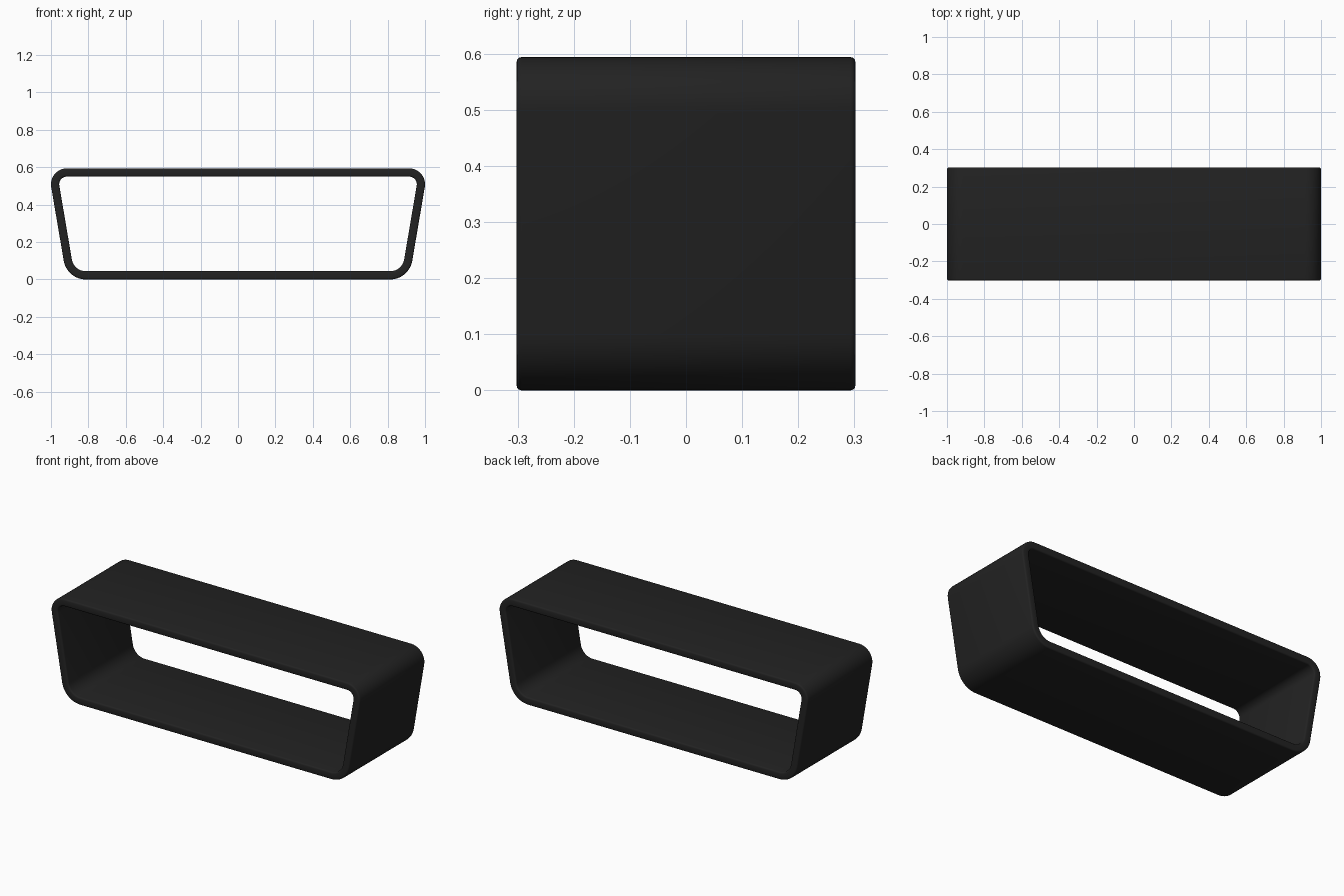
import bpy
import bmesh
from math import atan, cos, sin, pi, radians, hypot

HEIGHT, HALF_DEPTH, WALL = 0.594, 0.302, 0.044
BASE_HALF, SLOPE = 0.9147, 0.17          # sloping side: x = BASE_HALF + SLOPE * z
LOW_RADIUS, TOP_RADIUS = 0.12, 0.085
STEPS = 12

cube = bpy.data.objects.get("Cube")
if cube:
    bpy.data.objects.remove(cube, do_unlink=True)


def half_profile(offset):
    """Right half of the rounded trapezoid, bottom to top, moved inward by offset."""
    tilt = atan(SLOPE)
    corners = ((LOW_RADIUS, LOW_RADIUS, -pi / 2, -tilt),
               (HEIGHT - TOP_RADIUS, TOP_RADIUS, -tilt, pi / 2))
    points = []
    for z, radius, start, end in corners:
        x = BASE_HALF + SLOPE * z - radius * hypot(1, SLOPE)
        for i in range(STEPS + 1):
            a = start + (end - start) * i / STEPS
            r = radius - offset
            points.append((x + r * cos(a), z + r * sin(a)))
    return points


def ring(bm, offset, y):
    right = half_profile(offset)
    left = [(-x, z) for x, z in reversed(right)]
    return [bm.verts.new((x, y, z)) for x, z in right + left]


# Closed band: outer and inner walls joined by the two rims
bm = bmesh.new()
loops = [ring(bm, 0, -HALF_DEPTH), ring(bm, 0, HALF_DEPTH),
         ring(bm, WALL, HALF_DEPTH), ring(bm, WALL, -HALF_DEPTH)]
for a, b in zip(loops, loops[1:] + loops[:1]):
    for i in range(len(a)):
        j = (i + 1) % len(a)
        bm.faces.new((a[i], a[j], b[j], b[i]))
bmesh.ops.recalc_face_normals(bm, faces=bm.faces)

# Soften the rim edges
rims = [e for e in bm.edges
        if len(e.link_faces) == 2 and e.calc_face_angle() > radians(60)]
bmesh.ops.bevel(bm, geom=rims, offset=0.009, segments=3, profile=0.5,
                affect='EDGES', clamp_overlap=True)

mesh = bpy.data.meshes.new("strap_loop")
bm.to_mesh(mesh)
bm.free()
band = bpy.data.objects.new("strap_loop", mesh)
bpy.context.collection.objects.link(band)

# Black rubber
colour = (0.016, 0.016, 0.016, 1)
rubber = bpy.data.materials.new("black_rubber")
rubber.use_nodes = True
rubber.diffuse_color = colour
rubber.node_tree.nodes["Principled BSDF"].inputs["Base Color"].default_value = colour
mesh.materials.append(rubber)

bpy.ops.object.select_all(action='DESELECT')
band.select_set(True)
bpy.context.view_layer.objects.active = band
bpy.ops.object.shade_smooth_by_angle(angle=radians(40))
